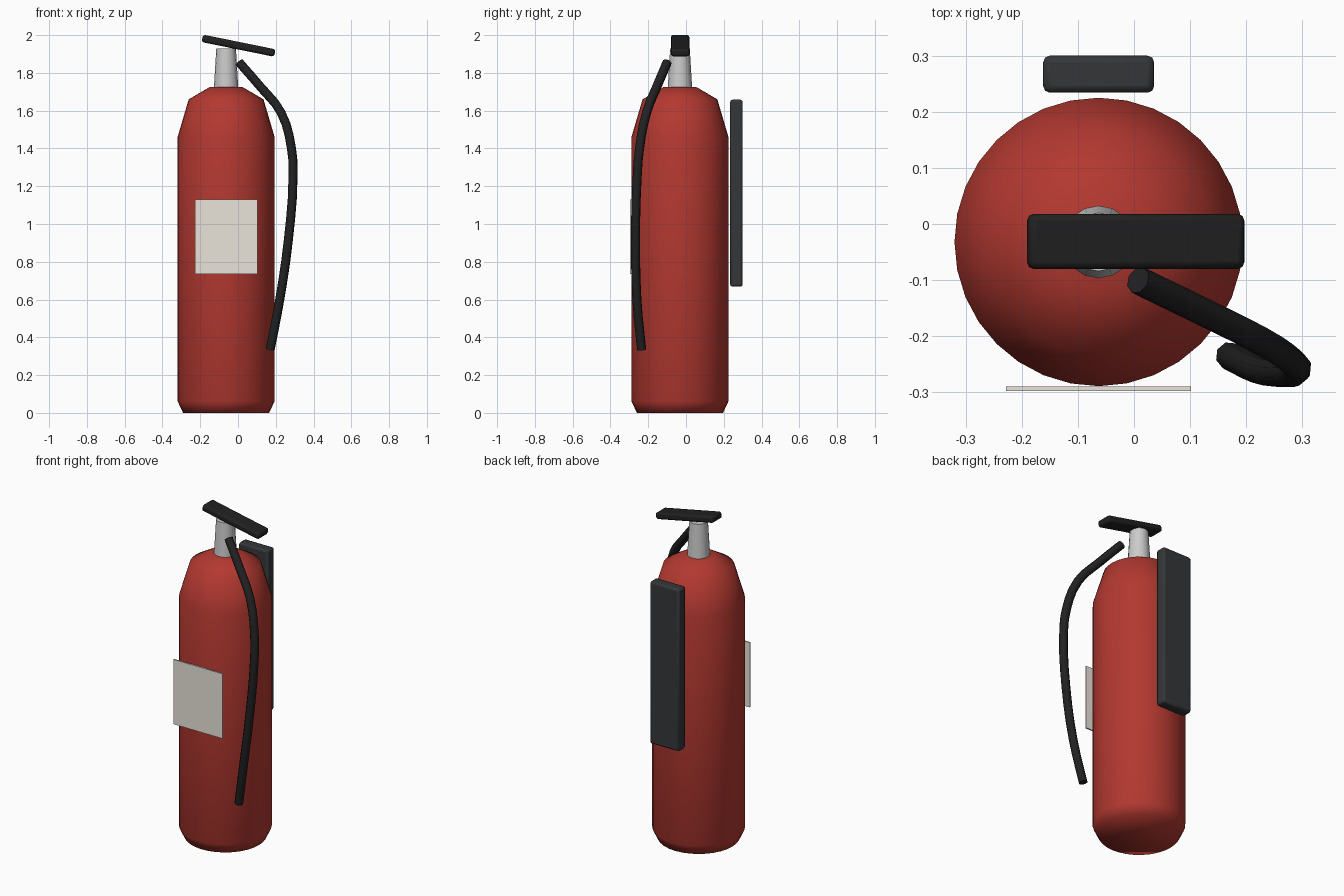
import bpy, bmesh, math

if "Cube" in bpy.data.objects:
    bpy.data.objects.remove(bpy.data.objects["Cube"])

CX, CY = -0.063, -0.032  # axis of the cylinder


def material(name, r, g, b):
    m = bpy.data.materials.new(name)
    m.diffuse_color = (r, g, b, 1)
    m.use_nodes = True
    m.node_tree.nodes["Principled BSDF"].inputs["Base Color"].default_value = m.diffuse_color
    return m


red = material("red paint", 0.45, 0.04, 0.03)
black = material("black rubber", 0.015, 0.015, 0.015)
dark = material("dark metal", 0.035, 0.037, 0.04)
metal = material("metal", 0.55, 0.55, 0.55)
cream = material("label paper", 0.82, 0.78, 0.71)


def lathe(name, profile, sides, mat, angle):
    """Closed solid of revolution from (radius, z) points."""
    bm = bmesh.new()
    rings = [[bm.verts.new((r * math.cos(2 * math.pi * i / sides),
                            r * math.sin(2 * math.pi * i / sides), z))
              for i in range(sides)] for r, z in profile]
    for a, b in zip(rings, rings[1:]):
        for i in range(sides):
            j = (i + 1) % sides
            bm.faces.new((a[i], a[j], b[j], b[i]))
    bm.faces.new(rings[0][::-1])
    bm.faces.new(rings[-1])
    mesh = bpy.data.meshes.new(name)
    bm.to_mesh(mesh)
    bm.free()
    mesh.materials.append(mat)
    ob = bpy.data.objects.new(name, mesh)
    ob.location = (CX, CY, 0)
    bpy.context.collection.objects.link(ob)
    bpy.ops.object.select_all(action='DESELECT')
    bpy.context.view_layer.objects.active = ob
    ob.select_set(True)
    bpy.ops.object.shade_smooth_by_angle(angle=math.radians(angle))
    return ob


def box(name, loc, size, mat, bevel=0.0, tilt=0.0):
    bpy.ops.mesh.primitive_cube_add(size=1, location=loc, rotation=(0, tilt, 0))
    ob = bpy.context.object
    ob.name = name
    bm = bmesh.new()
    bm.from_mesh(ob.data)
    bmesh.ops.scale(bm, vec=size, verts=bm.verts)
    bm.to_mesh(ob.data)
    bm.free()
    ob.data.materials.append(mat)
    if bevel:
        mod = ob.modifiers.new("bevel", 'BEVEL')
        mod.width, mod.segments = bevel, 2
        bpy.ops.object.shade_smooth_by_angle(angle=math.radians(30))
    return ob


# Pressure cylinder with chamfered foot and shoulder
lathe("tank", [(0.228, 0), (0.257, 0.062), (0.257, 1.46), (0.198, 1.66), (0.087, 1.725)],
      32, red, 80)

# Tapered valve neck
lathe("valve_neck", [(0.065, 1.71), (0.052, 1.93)], 16, metal, 40)

# Squeeze lever, wall bracket and front label
box("lever", (0.003, -0.031, 1.944), (0.392, 0.098, 0.04), black, 0.012, 0.2)
box("wall_bracket", (CX, 0.267, 1.163), (0.198, 0.066, 0.99), dark, 0.012)
box("label", (CX, -0.2935, 0.932), (0.33, 0.008, 0.395), cream)

# Hose swept along a smooth path
path = [(0.007, -0.100, 1.855), (0.120, -0.155, 1.725), (0.228, -0.209, 1.59),
        (0.283, -0.246, 1.40), (0.291, -0.259, 1.24), (0.267, -0.267, 0.92),
        (0.221, -0.260, 0.60), (0.170, -0.235, 0.335)]
curve = bpy.data.curves.new("hose", 'CURVE')
curve.dimensions = '3D'
curve.bevel_depth = 0.025
curve.bevel_resolution = 2
curve.resolution_u = 3
curve.use_fill_caps = True
spline = curve.splines.new('BEZIER')
spline.bezier_points.add(len(path) - 1)
for p, co in zip(spline.bezier_points, path):
    p.co = co
    p.handle_left_type = p.handle_right_type = 'AUTO'
curve.materials.append(black)
bpy.context.collection.objects.link(bpy.data.objects.new("hose", curve))
